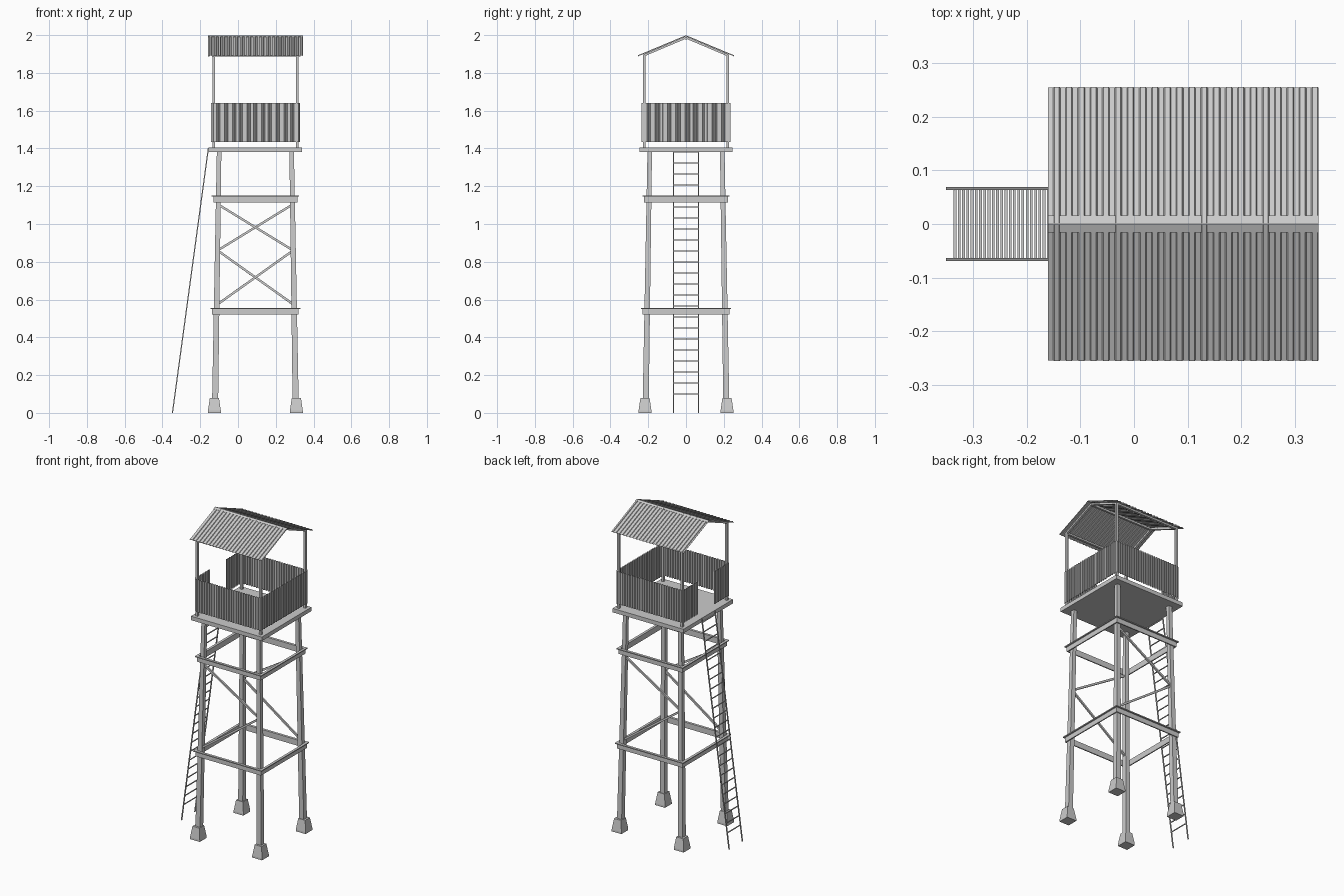
import bpy, bmesh
from math import ceil
from mathutils import Vector

if "Cube" in bpy.data.objects:
    bpy.data.objects.remove(bpy.data.objects["Cube"])

CX = 0.092  # tower axis; the ladder leans out towards -x
SIGNS = (-1, 1)
CORNERS = [(sx, sy) for sx in SIGNS for sy in SIGNS]

steel = bpy.data.materials.new("grey steel")
steel.use_nodes = True
steel.diffuse_color = (0.6, 0.6, 0.6, 1)
steel.node_tree.nodes["Principled BSDF"].inputs["Base Color"].default_value = (0.6, 0.6, 0.6, 1)


def finish(name, bm):
    bmesh.ops.recalc_face_normals(bm, faces=bm.faces)
    mesh = bpy.data.meshes.new(name)
    bm.to_mesh(mesh)
    bm.free()
    mesh.materials.append(steel)
    obj = bpy.data.objects.new(name, mesh)
    bpy.context.collection.objects.link(obj)
    return obj


def loft(bm, rings):
    """Skin a closed solid through rings of points."""
    rows = [[bm.verts.new(p) for p in ring] for ring in rings]
    n = len(rows[0])
    for a, b in zip(rows, rows[1:]):
        for i in range(n):
            bm.faces.new((a[i], a[(i + 1) % n], b[(i + 1) % n], b[i]))
    bm.faces.new(rows[0][::-1])
    bm.faces.new(rows[-1])


def square(x, y, z, hx, hy=None):
    hy = hx if hy is None else hy
    return [Vector((x + a * hx, y + b * hy, z)) for a, b in ((-1, -1), (1, -1), (1, 1), (-1, 1))]


def box(bm, lo, hi):
    (x0, y0, z0), (x1, y1, z1) = lo, hi
    mid, half = ((x0 + x1) / 2, (y0 + y1) / 2), (abs(x1 - x0) / 2, abs(y1 - y0) / 2)
    loft(bm, [square(*mid, z, *half) for z in (z0, z1)])


def bar(bm, start, end, width, depth, up=(0, 0, 1)):
    """Rectangular bar between two points."""
    start, end = Vector(start), Vector(end)
    side = (end - start).cross(Vector(up)).normalized()
    top = side.cross(end - start).normalized()
    offs = [side * a * width / 2 + top * b * depth / 2 for a, b in ((-1, -1), (1, -1), (1, 1), (-1, 1))]
    loft(bm, [[p + o for o in offs] for p in (start, end)])


def corrugated(bm, origin, along, across, normal, pitch, height, thick=0.0015):
    """Thin trapezoid-ribbed sheet spanning the vectors along and across."""
    origin, along, across = Vector(origin), Vector(along), Vector(across)
    normal = Vector(normal).normalized()
    count = max(1, ceil(along.length / pitch - 0.3))
    path = []
    for i in range(count):
        for t, h in ((0, 0), (0.4, 0), (0.5, 1), (0.9, 1)):
            path.append(origin + along * (i + t) / count + normal * h * height)
    path.append(origin + along)
    ring = path + [p - normal * thick for p in reversed(path)]
    n, m = len(ring), len(path)
    rows = [[bm.verts.new(p + d) for p in ring] for d in (Vector(), across)]
    for i in range(n):
        j = (i + 1) % n
        bm.faces.new((rows[0][i], rows[0][j], rows[1][j], rows[1][i]))
    for row in rows:
        for i in range(m - 1):
            bm.faces.new((row[i], row[i + 1], row[n - 2 - i], row[n - 1 - i]))


# Tapered footings and leaning legs
footings, legs = bmesh.new(), bmesh.new()
for sx, sy in CORNERS:
    fx, fy = CX + sx * 0.217, sy * 0.217
    loft(footings, [square(fx, fy, z, h) for z, h in ((0, 0.034), (0.012, 0.034), (0.08, 0.024))])
    loft(legs, [square(CX + sx * r, sy * r, z, h) for z, r, h in ((0.07, 0.213, 0.016), (1.385, 0.192, 0.012))])
finish("footings", footings)
finish("legs", legs)

# Two rings of angle-iron beams around the legs
for name, z, r in (("lower_beams", 0.52, 0.229), ("upper_beams", 1.115, 0.222)):
    bm = bmesh.new()
    for s in SIGNS:
        for flat, reach, low, high in ((r - 0.007, r, z, z + 0.03), (r - 0.007, r + 0.009, z + 0.03, z + 0.036)):
            box(bm, (CX - reach, s * flat, low), (CX + reach, s * reach, high))
            box(bm, (CX + s * flat, -reach, low), (CX + s * reach, reach, high))
    finish(name, bm)

# Zigzag bracing, reversed on the opposite face
bm = bmesh.new()
for s in SIGNS:
    zigzag = [(CX + s * 0.2, s * 0.2, 1.105), (CX - s * 0.2, s * 0.2, 0.86), (CX + s * 0.2, s * 0.206, 0.575)]
    for a, b in zip(zigzag, zigzag[1:]):
        bar(bm, a, b, 0.01, 0.012)
finish("braces", bm)

# Platform
bm = bmesh.new()
box(bm, (CX - 0.247, -0.247, 1.38), (CX + 0.247, 0.247, 1.405))
finish("platform", bm)

# Shelter posts
bm = bmesh.new()
for sx, sy in CORNERS:
    loft(bm, [square(CX + sx * 0.221, sy * 0.221, z, 0.007) for z in (1.4, 1.895)])
finish("shelter_posts", bm)

# Corrugated parapet with a doorway on the ladder side
bm = bmesh.new()
up, low, r = (0, 0, 0.205), 1.435, 0.23
for s in SIGNS:
    corrugated(bm, (CX - r, s * r, low), (2 * r, 0, 0), up, (0, s, 0), 0.017, 0.006)
    corrugated(bm, (CX - r, s * r, low), (0, -s * 0.147, 0), up, (-1, 0, 0), 0.017, 0.006)
    corrugated(bm, (CX + r + (s - 1) * 0.001, s * r, low), (0, -s * 0.37, 0), up, (1, 0, 0), 0.017, 0.006)
finish("parapet", bm)

# Roof frame: gable rafters, eave beams and ridge beam
bm = bmesh.new()
for s in SIGNS:
    for e in SIGNS:
        bar(bm, (CX + e * 0.221, 0, 1.987), (CX + e * 0.221, s * 0.225, 1.892), 0.013, 0.011)
    bar(bm, (CX - 0.228, s * 0.221, 1.892), (CX + 0.228, s * 0.221, 1.892), 0.014, 0.011)
bar(bm, (CX - 0.228, 0, 1.984), (CX + 0.228, 0, 1.984), 0.013, 0.012)
finish("roof_frame", bm)

# Corrugated roof sheets and ridge cap
bm, cap = bmesh.new(), bmesh.new()
for s in SIGNS:
    slope = Vector((0, s * 0.254, -0.106))
    normal = Vector((0, s * 0.106, 0.254)).normalized()
    corrugated(bm, (CX - 0.252, 0, 1.995), (0.504, 0, 0), slope, normal, 0.023, 0.004)
    start = Vector((CX, 0, 1.998))
    mid = start + slope * 0.03
    bar(cap, mid - Vector((0.252, 0, 0)), mid + Vector((0.252, 0, 0)), slope.length * 0.06, 0.002, normal)
finish("roof_sheets", bm)
finish("ridge_cap", cap)

# Leaning ladder
bm = bmesh.new()
foot, head = Vector((-0.347, 0, 0)), Vector((-0.157, 0, 1.4))
for s in SIGNS:
    side = Vector((0, s * 0.066, 0))
    bar(bm, foot + side, head + side, 0.006, 0.006)
for i in range(23):
    p = foot.lerp(head, (0.1 + i * 0.0582) / 1.4)
    bar(bm, p - Vector((0, 0.066, 0)), p + Vector((0, 0.066, 0)), 0.005, 0.005)
finish("ladder", bm)
